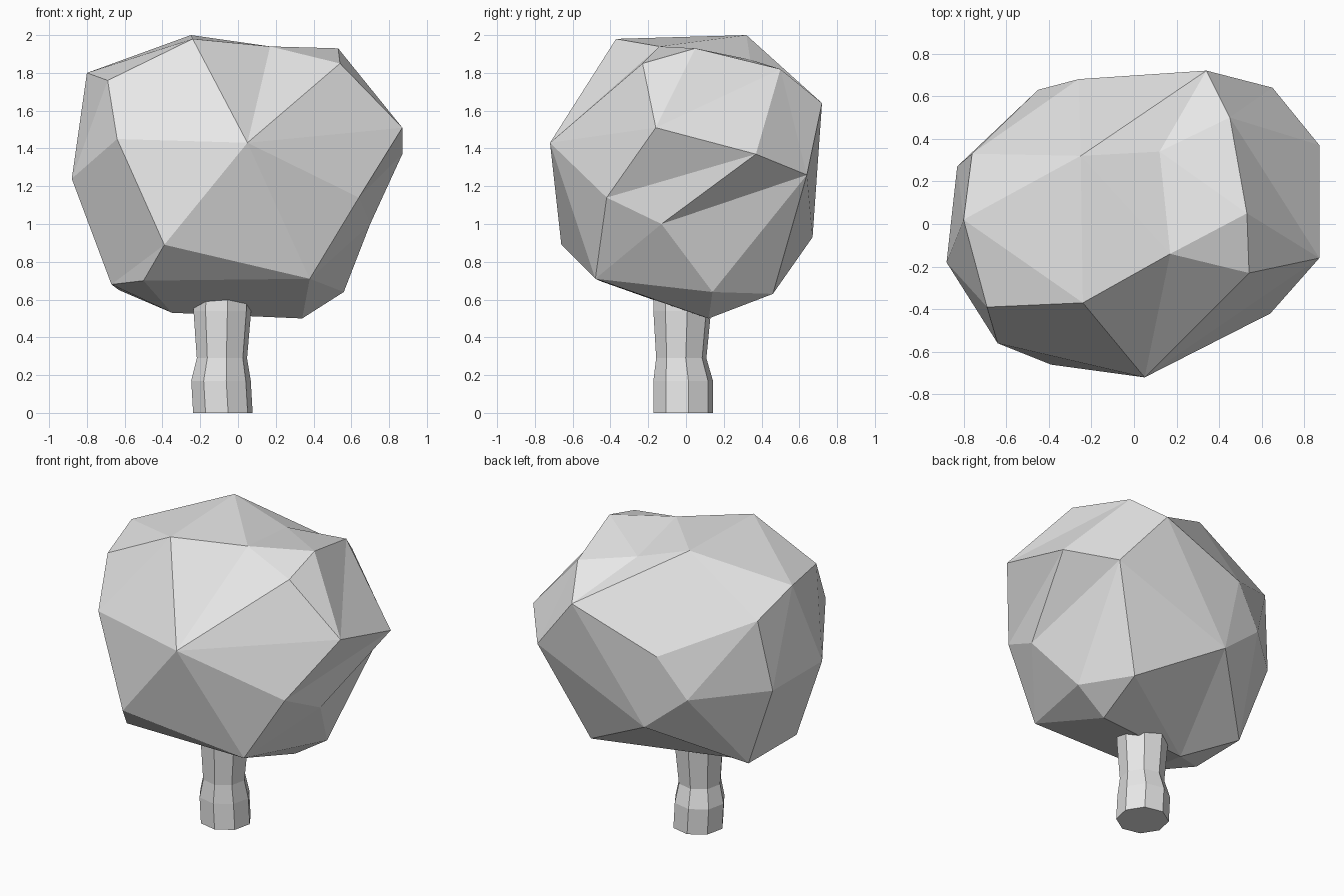
import bpy
import bmesh
import math
from mathutils import Vector

cube = bpy.data.objects.get("Cube")
if cube:
    bpy.data.objects.remove(cube, do_unlink=True)


def make_material(name, colour):
    material = bpy.data.materials.new(name)
    material.use_nodes = True
    material.diffuse_color = colour
    shader = material.node_tree.nodes["Principled BSDF"]
    shader.inputs["Base Color"].default_value = colour
    shader.inputs["Roughness"].default_value = 0.8
    return material


def make_object(name, bm, material):
    bmesh.ops.recalc_face_normals(bm, faces=bm.faces[:])
    mesh = bpy.data.meshes.new(name)
    bm.to_mesh(mesh)
    bm.free()
    mesh.materials.append(material)
    obj = bpy.data.objects.new(name, mesh)
    bpy.context.collection.objects.link(obj)
    return obj


def fold_between(bm, first, second):
    """Turn the edge that separates two corners so that it joins them."""
    if any(edge.other_vert(first) is second for edge in first.link_edges):
        return
    for edge in bm.edges:
        if len(edge.link_faces) != 2:
            continue
        corners = {v for face in edge.link_faces for v in face.verts}
        if corners - set(edge.verts) == {first, second}:
            bmesh.utils.edge_rotate(edge, True)
            return


grey = make_material("plain light grey", (0.8, 0.8, 0.8, 1.0))

# Foliage: irregular faceted crown, wrapped as a ball and then pulled to shape
crown = [
    (-.25, .32, 2), (-.24, -.37, 1.98), (.17, -.14, 1.94), (.53, .05, 1.93),
    (.54, -.23, 1.85), (.12, .34, 1.87), (.45, .5, 1.82), (-.8, .02, 1.8),
    (-.69, -.39, 1.76),
]
middle = [
    (-.76, .33, 1.67), (.34, .72, 1.64), (.87, -.16, 1.51), (-.64, -.56, 1.45),
    (-.26, .68, 1.43), (.05, -.72, 1.43), (.87, .37, 1.37), (.65, .64, 1.26),
    (-.88, -.18, 1.24), (-.83, .27, 1.2), (-.45, .63, 1.17), (.64, -.42, 1.14),
]
lower = [
    (.7, -.13, 1), (-.16, .67, .93), (-.39, -.66, .89), (.38, -.48, .71),
    (-.5, -.46, .7), (-.67, -.21, .68), (-.63, .24, .65), (.56, .14, .64),
    (.38, .46, .63), (-.35, .02, .53), (.34, .12, .5),
]
corners = [Vector(p) for p in crown + middle + lower]
heart = Vector((0, 0, 1.25))

# Creases that run between chosen corners of the foliage
folds = [
    (0, 2), (0, 5), (0, 10), (0, 9), (2, 5), (3, 5), (3, 6), (2, 4),
    (14, 1), (14, 2), (14, 4), (14, 11), (14, 20), (14, 24), (14, 12),
    (6, 11), (6, 15), (6, 16), (20, 15), (20, 21), (21, 15), (21, 16),
    (21, 24), (28, 16), (28, 24), (16, 22), (16, 29), (13, 22), (13, 9),
    (19, 9), (22, 27), (12, 26), (12, 17), (8, 17), (23, 26), (24, 25),
]

bm = bmesh.new()
verts = [bm.verts.new((p - heart).normalized()) for p in corners]
bmesh.ops.convex_hull(bm, input=verts)
for _ in range(3):
    for a, b in folds:
        fold_between(bm, verts[a], verts[b])
for vert, corner in zip(verts, corners):
    vert.co = corner
make_object("foliage", bm, grey)

# Trunk: eight-sided stem with a pinched waist, sunk into the foliage
SIDES = 8
TURN = math.radians(10)
stem = [  # height, centre x, centre y, radius
    (0, -.08, -.015, .16), (.17, -.09, -.015, .16),
    (.29, -.085, -.025, .135), (.54, -.083, -.02, .155), (.7, -.08, -.02, .15),
]
bm = bmesh.new()
rings = []
for height, cx, cy, radius in stem:
    ring = []
    for i in range(SIDES):
        angle = TURN + math.tau * i / SIDES
        ring.append(bm.verts.new((cx + radius * math.cos(angle),
                                  cy + radius * math.sin(angle), height)))
    rings.append(ring)
for below, above in zip(rings, rings[1:]):
    for i in range(SIDES):
        j = (i + 1) % SIDES
        bm.faces.new((below[i], below[j], above[j], above[i]))
bm.faces.new(rings[0][::-1])
bm.faces.new(rings[-1])
make_object("trunk", bm, grey)
